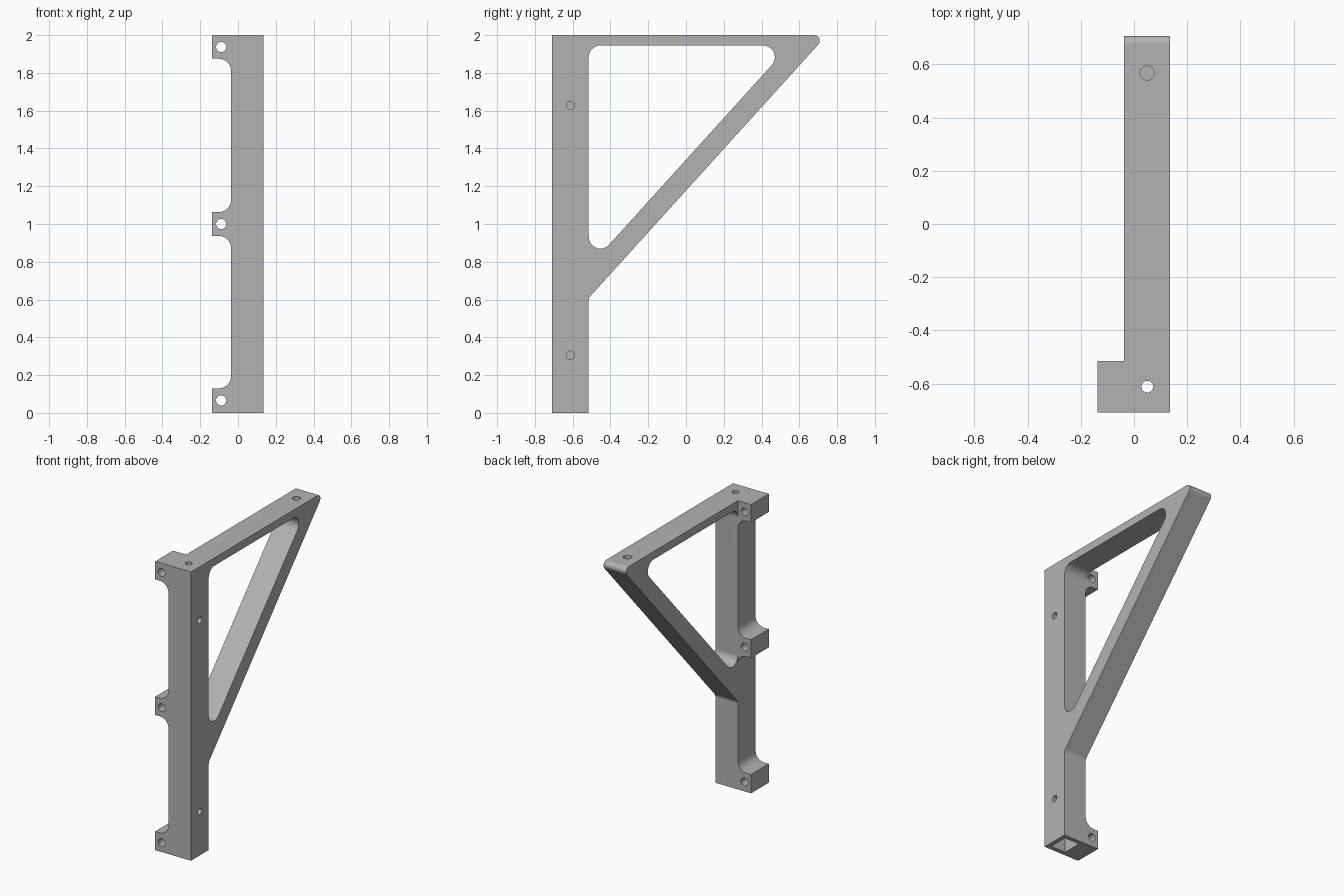
import bpy, bmesh, math
from mathutils import Vector, Matrix

cube = bpy.data.objects.get("Cube")
if cube:
    bpy.data.objects.remove(cube)

grey = bpy.data.materials.new("matte_grey")
grey.use_nodes = True
COLOUR = (0.45, 0.45, 0.45, 1)
grey.diffuse_color = COLOUR
grey.node_tree.nodes["Principled BSDF"].inputs["Base Color"].default_value = COLOUR

# Main dimensions
LEFT, INNER, TAB = 0.136, -0.037, -0.138
FRONT, BACK, TOP = -0.709, -0.515, 2.0
SLOPE, OUTER_Z, INNER_Z = 1.104, 1.177, 1.34
HOLE_X, HOLE_Y = 0.05, -0.612
WALL = 0.03


def rounded(points, steps=14):
    """Replace each (u, v, radius) corner by a tangent arc."""
    out = []
    for i, p in enumerate(points):
        c = Vector(p[:2])
        if len(p) == 2:
            out.append(c)
            continue
        a = (Vector(points[i - 1][:2]) - c).normalized()
        b = (Vector(points[(i + 1) % len(points)][:2]) - c).normalized()
        half = a.angle(b) / 2
        centre = c + (a + b).normalized() * p[2] / math.sin(half)
        start = c + a * p[2] / math.tan(half) - centre
        end = c + b * p[2] / math.tan(half) - centre
        sweep = start.angle(end)
        for k in range(steps + 1):
            t = k / steps
            out.append(centre + (start * math.sin((1 - t) * sweep)
                                 + end * math.sin(t * sweep)) / math.sin(sweep))
    return out


def finish(name, bm):
    bmesh.ops.recalc_face_normals(bm, faces=bm.faces)
    mesh = bpy.data.meshes.new(name)
    bm.to_mesh(mesh)
    bm.free()
    mesh.materials.append(grey)
    ob = bpy.data.objects.new(name, mesh)
    bpy.context.collection.objects.link(ob)
    return ob


def prism(name, points, axis, low, high):
    """Extrude a rounded profile along x (u, v = y, z) or y (u, v = x, z)."""
    bm = bmesh.new()
    place = (lambda p: (low, p.x, p.y)) if axis == "x" else (lambda p: (p.x, low, p.y))
    face = bm.faces.new([bm.verts.new(place(p)) for p in rounded(points)])
    new = bmesh.ops.extrude_face_region(bm, geom=[face])["geom"]
    index = "xyz".index(axis)
    for v in new:
        if isinstance(v, bmesh.types.BMVert):
            v.co[index] = high
    return finish(name, bm)


def drill(name, centre, axis, radius, depth):
    bm = bmesh.new()
    turn = {"x": Matrix.Rotation(math.pi / 2, 4, "Y"),
            "y": Matrix.Rotation(math.pi / 2, 4, "X"), "z": Matrix()}[axis]
    bmesh.ops.create_cone(bm, cap_ends=True, segments=32, radius1=radius, radius2=radius,
                          depth=depth, matrix=Matrix.Translation(centre) @ turn)
    return finish(name, bm)


def combine(target, tool, operation):
    mod = target.modifiers.new(operation.lower(), "BOOLEAN")
    mod.operation, mod.solver, mod.object = operation, "EXACT", tool
    tool.hide_render = True
    bpy.context.view_layer.objects.active = target
    bpy.ops.object.modifier_apply(modifier=mod.name)
    bpy.data.objects.remove(tool)


# Upright post with three mounting tabs
R = 0.065
bracket = prism("bracket", [
    (LEFT, 0), (LEFT, TOP), (TAB, TOP), (TAB, 1.875), (INNER, 1.875, R),
    (INNER, 1.063, R), (TAB, 1.063), (TAB, 0.937), (INNER, 0.937, R),
    (INNER, 0.13, R), (TAB, 0.13), (TAB, 0)], "y", FRONT, BACK)

# Triangular arm with its rounded window
inside = BACK - 0.08
notch = OUTER_Z + SLOPE * BACK
arm = prism("arm", [
    (inside, TOP), ((TOP - OUTER_Z) / SLOPE, TOP, 0.03), (BACK, notch, 0.04),
    (BACK, notch - 0.06), (inside, notch - 0.06)], "x", INNER, LEFT)
ceiling = 1.945
window = prism("window_cutter", [
    (BACK, ceiling, 0.062), ((ceiling - INNER_Z) / SLOPE, ceiling, 0.062),
    (BACK, INNER_Z + SLOPE * BACK, 0.062)], "x", INNER - 0.1, LEFT + 0.1)
combine(arm, window, "DIFFERENCE")
combine(bracket, arm, "UNION")

# Hollow channel inside the post, open at the bottom
channel = prism("channel_cutter", [
    (INNER + WALL, -0.1), (LEFT - WALL, -0.1), (LEFT - WALL, ceiling),
    (INNER + WALL, ceiling)], "y", FRONT + WALL, BACK - WALL)
combine(bracket, channel, "DIFFERENCE")

# Screw holes: tabs, post side, post top, arm end
for z in (0.066, 1.0, 1.937):
    combine(bracket, drill("tab_hole", (-0.089, HOLE_Y, z), "y", 0.027, 0.5), "DIFFERENCE")
for z in (0.305, 1.628):
    combine(bracket, drill("side_hole", (LEFT, HOLE_Y, z), "x", 0.022, 0.1), "DIFFERENCE")
combine(bracket, drill("top_hole", (HOLE_X, HOLE_Y, TOP), "z", 0.022, 0.2), "DIFFERENCE")
combine(bracket, drill("arm_hole", (HOLE_X, 0.568, TOP), "z", 0.027, 0.2), "DIFFERENCE")

# Smooth fillets, crisp edges
bpy.ops.object.select_all(action="DESELECT")
bracket.select_set(True)
bpy.context.view_layer.objects.active = bracket
bpy.ops.object.shade_smooth_by_angle(angle=math.radians(25))
weighted = bracket.modifiers.new("weighted_normals", "WEIGHTED_NORMAL")
weighted.keep_sharp = True
